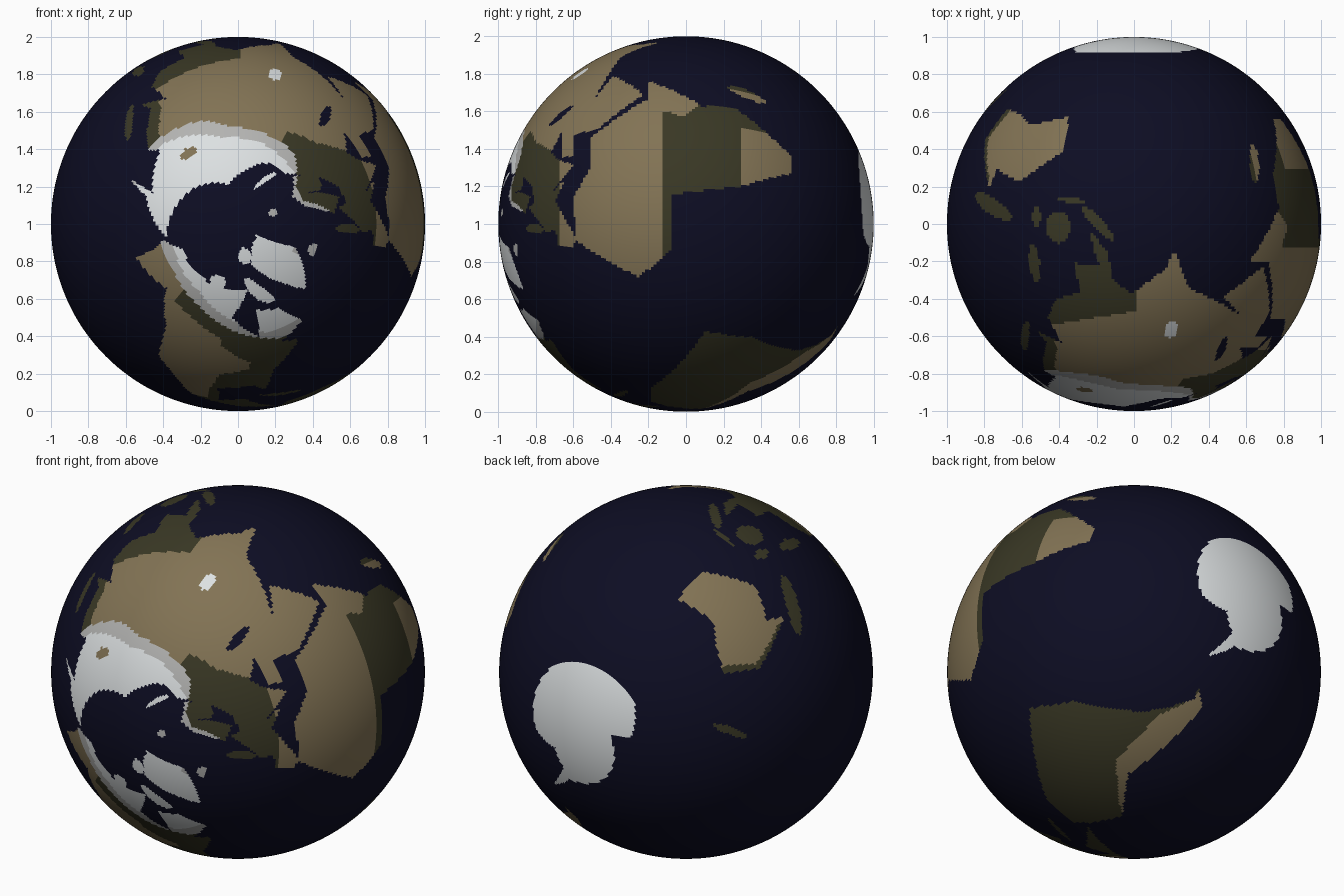
import bpy, math

if "Cube" in bpy.data.objects:
    bpy.data.objects.remove(bpy.data.objects["Cube"])

COLS, ROWS = 400, 200
OCEAN, TAN, GREEN, GREY, WHITE = range(5)
PALETTE = [("ocean navy", (0.004, 0.004, 0.017)), ("dry land tan", (0.223, 0.171, 0.089)),
           ("forest green", (0.041, 0.039, 0.018)), ("tundra grey", (0.45, 0.45, 0.44)),
           ("ice white", (0.72, 0.75, 0.76))]
grid = [[OCEAN] * COLS for _ in range(ROWS)]


def lerp(t, *p):
    """Piecewise linear value at t."""
    a, u = p[0], p[1]
    if t <= a:
        return u
    for b, v in zip(p[2::2], p[3::2]):
        if t <= b:
            return u + (v - u) * (t - a) / (b - a)
        a, u = b, v
    return u


def climate(lon, lat):
    """Land colour by longitude and latitude."""
    if lat < -62:
        return WHITE
    if lon < -27:
        if lat > 59 and lon > -58:
            return WHITE
        if lat > lerp(lon, -150, 68, -120, 65.5, -90, 58, -75, 53):
            return WHITE
        cold = lerp(lon, -145, 65, -115, 61, -90, 54.5, -70, 49.5)
        if lat > cold:
            return GREY
        if lat < 9:
            dry = lerp(lat, -50, -68, -40, -62, -20, -64, -13, -72, -4, -82)
            return TAN if lon < dry and lat < -4 else GREEN
        east = lon > lerp(lat, 26, -100, 36, -97, 39, -86, 42, -85, 49, -98)
        boreal = lat > cold - 5 and lon > -130
        return GREEN if lat < 20 or east or boreal else TAN
    if lat > lerp(lon, 30, 71, 43, 66, 70, 63.5, 100, 62, 133, 54):
        return WHITE
    if lat > lerp(lon, 8, 60, 19, 68, 34, 68, 52, 61, 95, 58.5, 110, 54, 133, 51.5):
        return GREY
    if lon < 62 and lat > lerp(lon, 28, 42, 38, 48.5, 46, 53, 62, 56):
        return GREEN
    if lon < 60:
        west = -17 < lat < 7.5 and lon < lerp(lat, -6, 42, 1, 34.5, 5, 37)
        east = -27 < lat < -16 and 32 < lon < 42 or lat < -11 and lon > 47.5
        return GREEN if west or east else TAN
    if lat < -11:
        return GREEN if lon > lerp(lat, -38, 146, -27, 151, -14, 143) else TAN
    if lon > 89 and lat < lerp(lon, 90, 28, 123, 33):
        return GREEN
    return GREEN if lon > lerp(lat, 35, 122, 43, 124, 52, 133) else TAN


def fill(*p, colour=None):
    """Fill a lon, lat outline; without a colour the climate decides."""
    pts = list(zip(p[::2], p[1::2]))
    edges = list(zip(pts, pts[1:] + pts[:1]))
    for r in range(ROWS):
        lat = (r + 0.5) * 180 / ROWS - 90
        xs = sorted(a[0] + (lat - a[1]) * (b[0] - a[0]) / (b[1] - a[1])
                    for a, b in edges if (a[1] > lat) != (b[1] > lat))
        for x0, x1 in zip(xs[::2], xs[1::2]):
            for c in range(math.ceil((x0 + 180) * COLS / 360 - 0.5),
                           math.ceil((x1 + 180) * COLS / 360 - 0.5)):
                lon = (c + 0.5) * 360 / COLS - 180
                grid[r][c % COLS] = climate(lon, lat) if colour is None else colour


def blob(lon, lat, rx, ry, tilt=0, colour=None):
    """Tilted oval island, lake or patch."""
    s, c = math.sin(math.radians(tilt)), math.cos(math.radians(tilt))
    ring = []
    for i in range(16):
        a = math.tau * i / 16
        u, v = rx * math.cos(a), ry * math.sin(a)
        ring += [lon + u * c - v * s, lat + u * s + v * c]
    fill(*ring, colour=colour)


# Europe and Asia
fill(-9, 37, -9, 43, -2, 44, -4, 48, 9, 57, 11, 54, 20, 55, 30, 60, 22, 61, 24, 65.5, 15, 56, 6, 59,
     15, 68.5, 27, 71, 41, 67, 37, 64.5, 46, 68, 67, 69, 81, 73, 104, 77.5, 140, 72.5, 190, 67, 163, 59,
     157, 51, 160, 61, 136, 55, 141, 52, 131, 43, 127, 39, 129, 35, 120, 39.5, 122, 30, 117, 23.5,
     108, 21.5, 109, 12, 101, 13, 104, 1.5, 98, 9, 97, 17, 91, 22, 80, 14, 77.5, 8, 72, 20, 57, 26,
     48, 30, 59, 23, 45, 13, 35, 28, 36, 36.5, 27, 37, 28, 41, 41, 41.5, 33, 46, 28, 43, 23, 37,
     14, 45.5, 18, 40, 10, 44, 0, 39, -5, 36)
# Africa
fill(-6, 35.8, 10, 37, 20, 31, 32, 31, 43, 11.5, 51, 11.8, 39, -5, 40, -15, 35, -22, 26, -34,
     19, -34.5, 12, -17, 9, 4.3, -8, 4.4, -17, 14.7, -10, 30)
# North America
fill(-168, 66, -156, 71, -128, 70, -95, 69, -82, 69, -94, 60, -79, 52, -78, 62, -64, 60, -56, 52,
     -70, 48, -62, 46, -76, 37, -81, 26, -84, 30, -97, 28, -96, 19, -88, 21, -78, 8, -95, 16,
     -105, 20, -114, 30, -121, 35, -125, 48, -138, 59, -162, 55, -163, 62)
# South America
fill(-74, 11, -62, 10.5, -35, -6, -40, -21, -57, -37, -69, -51, -66, -55, -75, -50, -70.5, -19,
     -81, -5, -77, 6)
# Australia
fill(114, -23, 129, -13, 140, -17, 142, -11, 153, -27, 149, -38, 139, -36, 130, -32, 115, -35)
# Antarctica
fill(-180, -78, -110, -74, -72, -72, -58, -63, -62, -75, -35, -78, -10, -71, 50, -67, 140, -66.5,
     170, -72, 165, -78, 180, -78, 180, -90, -180, -90)
# Greenland
fill(-72, 77, -60, 82, -30, 83.5, -22, 71, -44, 60, -53, 67)
# Arctic islands
blob(-74, 68, 11, 3, -25)
blob(-109, 71, 8, 2)
blob(-78, 80, 12, 2.5)
blob(59, 74, 8, 1.5, 30)
blob(18, 78.7, 6, 1.3, colour=GREY)
blob(-19, 65, 5, 1.4, colour=GREY)
# Temperate and tropical islands
blob(-2.5, 54, 2.5, 4.3)
blob(137, 37, 8, 1.7, 45)
blob(114, 1, 4, 5)
blob(101, 0, 7, 1.7, -47)
blob(110, -7.3, 5, 0.8, -8)
blob(121.5, -2, 1.5, 3.5)
blob(140, -5.5, 10, 2.5, -22, GREEN)
blob(123, 12, 2, 6)
blob(47, -19, 2, 6.5, -15)
blob(172, -41, 6.5, 1.5, 50, GREEN)
blob(-76, 20.5, 7.5, 1, -18, GREEN)
# Inland sea, dry valley and mountain snow
blob(51, 42, 2, 5, 15, OCEAN)
blob(125, 62.5, 6, 1.8, colour=TAN)
blob(76, 34.5, 2.5, 3, colour=WHITE)

# Globe: one face per grid cell, north pole towards the front
verts = []
for r in range(ROWS + 1):
    lat = math.pi * (r / ROWS - 0.5)
    for c in range(COLS):
        lon = math.tau * (c / COLS - 0.5)
        verts.append((math.cos(lat) * math.cos(lon), -math.sin(lat), 1 + math.cos(lat) * math.sin(lon)))
south, north = 0, ROWS * COLS
faces = []
for r in range(ROWS):
    for c in range(COLS):
        d = (c + 1) % COLS
        low, high = r * COLS, (r + 1) * COLS
        if r == 0:
            faces.append((south, high + d, high + c))
        elif r == ROWS - 1:
            faces.append((low + c, low + d, north))
        else:
            faces.append((low + c, low + d, high + d, high + c))
# Drop the spare pole points by shifting the indices
spare = COLS - 1
verts = [verts[0]] + verts[COLS:north + 1]
faces = [tuple(max(0, i - spare) for i in f) for f in faces]

mesh = bpy.data.meshes.new("globe")
mesh.from_pydata(verts, [], faces)
for name, rgb in PALETTE:
    mat = bpy.data.materials.new(name)
    mat.diffuse_color = (*rgb, 1)
    mat.use_nodes = True
    mat.node_tree.nodes["Principled BSDF"].inputs["Base Color"].default_value = mat.diffuse_color
    mesh.materials.append(mat)
mesh.polygons.foreach_set("material_index", [i for row in grid for i in row])
mesh.polygons.foreach_set("use_smooth", [True] * len(faces))
mesh.update()
bpy.context.collection.objects.link(bpy.data.objects.new("globe", mesh))
